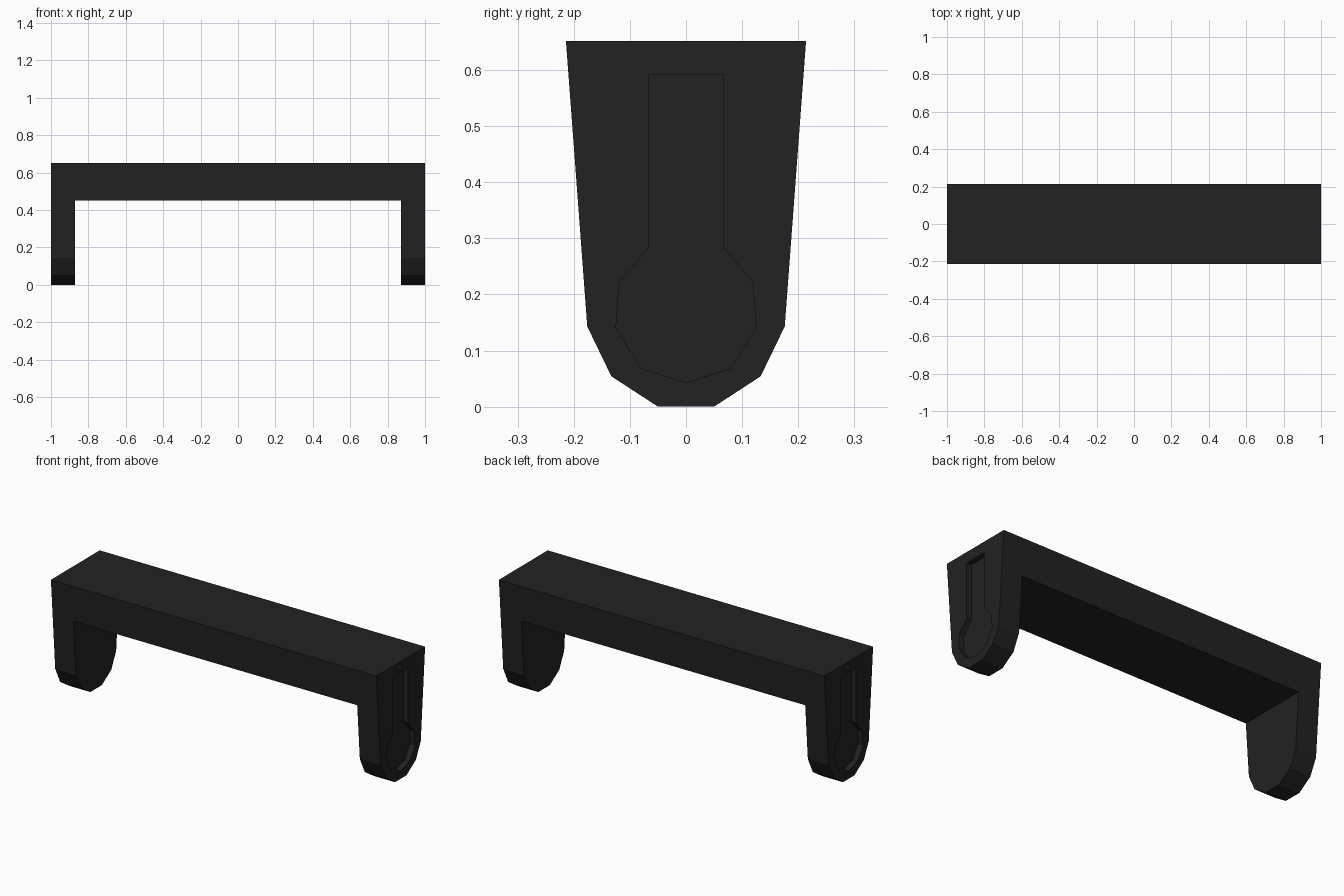
import bpy
import bmesh

cube = bpy.data.objects.get("Cube")
if cube:
    bpy.data.objects.remove(cube, do_unlink=True)

# Matte black plastic
black = bpy.data.materials.new("matte black")
black.use_nodes = True
colour = (0.016, 0.016, 0.016, 1)
black.diffuse_color = colour
black.node_tree.nodes["Principled BSDF"].inputs["Base Color"].default_value = colour


def prism(name, half_profile, x0, x1):
    """Mirror a half outline (y, z) about y = 0 and extrude it along x."""
    outline = half_profile + [(-y, z) for y, z in reversed(half_profile) if y > 0]
    bm = bmesh.new()
    face = bm.faces.new([bm.verts.new((x0, y, z)) for y, z in outline])
    grown = bmesh.ops.extrude_face_region(bm, geom=[face])["geom"]
    verts = [v for v in grown if isinstance(v, bmesh.types.BMVert)]
    bmesh.ops.translate(bm, verts=verts, vec=(x1 - x0, 0, 0))
    bmesh.ops.recalc_face_normals(bm, faces=bm.faces)
    mesh = bpy.data.meshes.new(name)
    bm.to_mesh(mesh)
    bm.free()
    mesh.materials.append(black)
    obj = bpy.data.objects.new(name, mesh)
    bpy.context.collection.objects.link(obj)
    return obj


# Tapered body with a faceted rounded foot
body = [(0.214, 0.652), (0.176, 0.143), (0.133, 0.054), (0.05, 0)]
handle = prism("bracket_handle", body, -1, 1)

# Opening between the legs, and the keyhole recess in each outer end
opening = [(0.4, 0.45), (0.4, -0.2)]
keyhole = [(0.066, 0.592), (0.066, 0.284), (0.119, 0.222),
           (0.125, 0.14), (0.079, 0.068), (0, 0.043)]
depth = 0.03
cutters = [prism("opening_cutter", opening, -0.872, 0.872),
           prism("left_keyhole_cutter", keyhole, 1 - depth, 1.1),
           prism("right_keyhole_cutter", keyhole, -1.1, depth - 1)]

for cutter in cutters:
    cutter.hide_render = True
    cut = handle.modifiers.new(cutter.name, "BOOLEAN")
    cut.operation = "DIFFERENCE"
    cut.solver = "EXACT"
    cut.object = cutter

# Bake the cuts and discard the cutters
graph = bpy.context.evaluated_depsgraph_get()
handle_mesh = bpy.data.meshes.new_from_object(handle.evaluated_get(graph))
handle.modifiers.clear()
handle.data = handle_mesh
handle_mesh.name = "bracket_handle"
for cutter in cutters:
    bpy.data.objects.remove(cutter, do_unlink=True)
